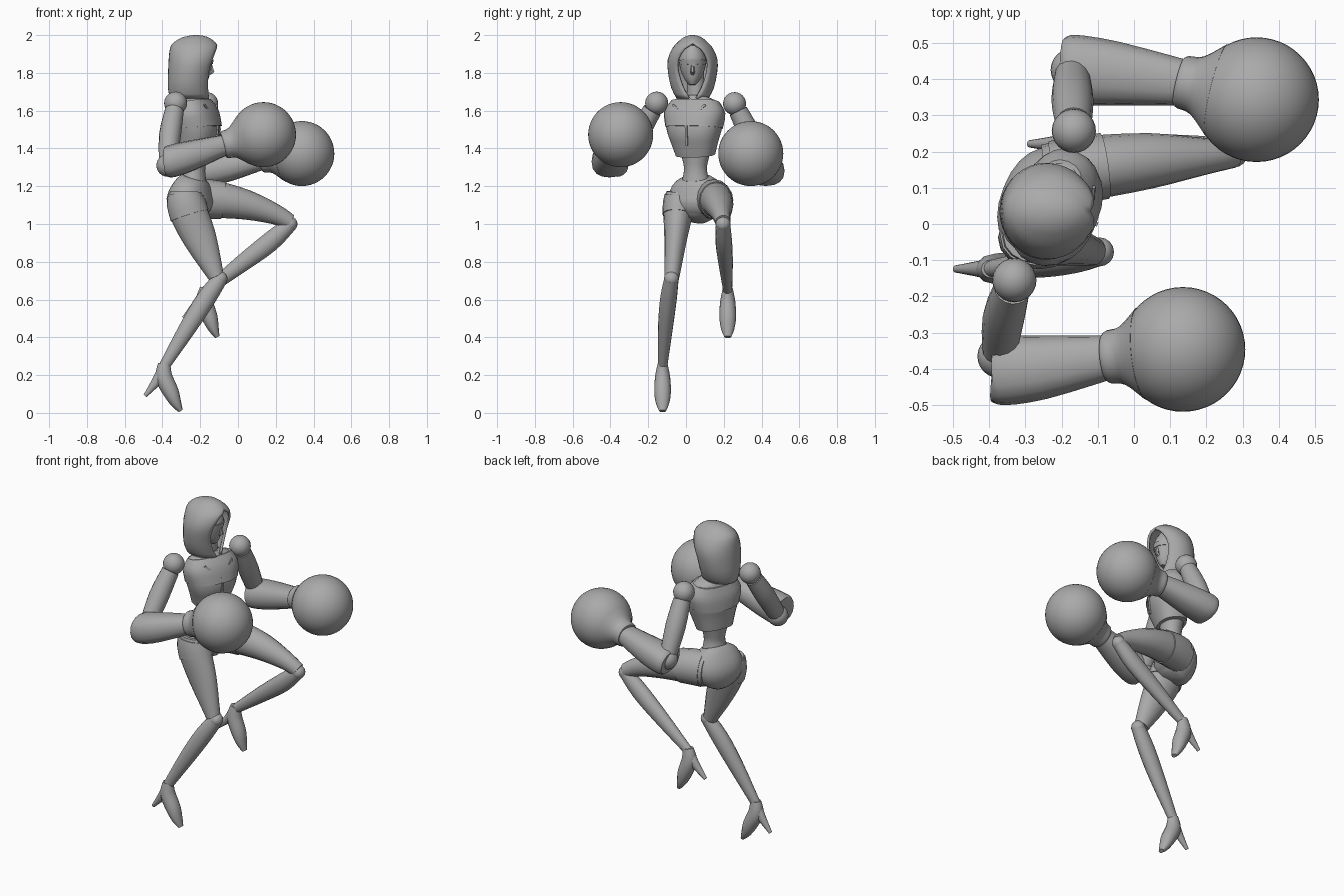
import bpy, bmesh, math
from mathutils import Vector, Matrix

cube = bpy.data.objects.get("Cube")
if cube:
    bpy.data.objects.remove(cube, do_unlink=True)

GREY = (0.4, 0.4, 0.4, 1.0)
mat = bpy.data.materials.new("plain grey")
mat.use_nodes = True
mat.diffuse_color = GREY
mat.node_tree.nodes["Principled BSDF"].inputs["Base Color"].default_value = GREY

# The upper body is turned, so it has its own sideways and forward directions
SIDE = Vector((0.37, 0.93, 0)).normalized()
FRONT = Vector((SIDE.y, -SIDE.x, 0))
CORE = Vector((-0.23, 0.05, 0))
ACROSS = Vector((0, 1, 0))


def finish(name, bm, angle=40):
    bmesh.ops.remove_doubles(bm, verts=bm.verts, dist=0.0005)
    bmesh.ops.recalc_face_normals(bm, faces=bm.faces)
    mesh = bpy.data.meshes.new(name)
    bm.to_mesh(mesh)
    bm.free()
    mesh.materials.append(mat)
    ob = bpy.data.objects.new(name, mesh)
    bpy.context.collection.objects.link(ob)
    bpy.ops.object.select_all(action='DESELECT')
    ob.select_set(True)
    bpy.context.view_layer.objects.active = ob
    bpy.ops.object.shade_smooth_by_angle(angle=math.radians(angle))
    return ob


def smooth_rows(rows, steps):
    """Rounded path through rows of x, y, z, half width, half depth."""
    out = []
    for i in range(len(rows) - 1):
        a, b, c, d = (rows[max(0, min(len(rows) - 1, i + k))] for k in (-1, 0, 1, 2))
        for s in range(steps):
            t = s / steps
            out.append([q + 0.5 * t * (r - p + t * (2*p - 5*q + 4*r - w + t * (3*(q - r) + w - p)))
                        for p, q, r, w in zip(a, b, c, d)])
    return out + [list(rows[-1])]


def loft(name, rows, hint=ACROSS, sides=16, steps=3, boxy=1.0, angle=40):
    rows = smooth_rows(rows, steps)
    pts = [Vector(r[:3]) for r in rows]
    bm = bmesh.new()
    rings = []
    for i, r in enumerate(rows):
        t = (pts[min(i + 1, len(pts) - 1)] - pts[max(i - 1, 0)]).normalized()
        a = (hint - t * hint.dot(t)).normalized()
        b = t.cross(a)
        ring = []
        for k in range(sides):
            w = math.tau * k / sides
            c, s = math.cos(w), math.sin(w)
            c = math.copysign(abs(c) ** boxy, c)
            s = math.copysign(abs(s) ** boxy, s)
            ring.append(bm.verts.new(pts[i] + a * c * r[3] + b * s * r[4]))
        rings.append(ring)
    for lo, hi in zip(rings, rings[1:]):
        for k in range(sides):
            j = (k + 1) % sides
            bm.faces.new((lo[k], lo[j], hi[j], hi[k]))
    bm.faces.new(rings[0])
    bm.faces.new(rings[-1])
    return finish(name, bm, angle)


def body(name, rows, **kw):
    """Upright loft from rows of height, forward shift, half width, half depth."""
    full = []
    for z, shift, w, d in rows:
        p = CORE + FRONT * shift
        full.append((p.x, p.y, z, w, d))
    return loft(name, full, hint=SIDE, sides=24, **kw)


def ball(name, centre, size, seg=24):
    bm = bmesh.new()
    scale = size if isinstance(size, tuple) else (size,) * 3
    bmesh.ops.create_uvsphere(bm, u_segments=seg, v_segments=seg // 2, radius=1,
                              matrix=Matrix.Translation(centre) @ Matrix.Diagonal((*scale, 1)))
    return finish(name, bm)


# Torso: waist, cropped jacket with raised yoke, pelvis
body("waist", [(1.42, 0, .095, .075), (1.34, 0, .07, .062), (1.28, 0, .062, .056),
               (1.2, -.005, .085, .07)])
body("jacket", [(1.675, -.005, .06, .055), (1.645, 0, .13, .07), (1.59, .01, .16, .098),
                (1.5, .018, .147, .112), (1.43, .01, .125, .098), (1.365, 0, .105, .083)], boxy=.85)
body("jacket_yoke", [(1.65, 0, .132, .074), (1.59, .01, .166, .104), (1.51, .018, .153, .118)], boxy=.85)
body("pelvis", [(1.245, 0, .08, .065), (1.21, -.01, .13, .088), (1.13, -.025, .155, .115),
                (1.06, -.02, .12, .1), (1.02, -.01, .05, .06)], boxy=.9)
body("neck", [(1.8, .0, .045, .045), (1.64, -.01, .05, .05)])

# Front zip and slanted lapels
for name, slant, length in (("zip", 0, .11), ("left_lapel", .5, .13), ("right_lapel", -.5, .13)):
    bm = bmesh.new()
    bmesh.ops.create_cube(bm, size=1, matrix=Matrix.Diagonal((.008, .012, length, 1)))
    z = 1.47 if slant == 0 else 1.59
    place = CORE + FRONT * (.13 if slant == 0 else .108) + SIDE * slant * .09 + Vector((0, 0, z))
    turn = Matrix((FRONT, SIDE, Vector((0, 0, 1)))).transposed().to_4x4()
    tilt = Matrix.Rotation(-slant * 1.7, 4, 'X') @ Matrix.Rotation(-.25 if slant else .1, 4, 'Y')
    bm.transform(Matrix.Translation(place) @ turn @ tilt)
    finish(name, bm)

# Head with pointed chin, brow band
HEAD_Y = .035
loft("head", [(-.2, HEAD_Y, 1.735, .018, .03), (-.205, HEAD_Y, 1.765, .042, .052),
              (-.215, HEAD_Y, 1.82, .065, .075), (-.22, HEAD_Y, 1.88, .07, .085),
              (-.225, HEAD_Y, 1.94, .045, .06)], sides=20)
loft("brow_band", [(-.213, HEAD_Y, 1.84, .07, .08), (-.215, HEAD_Y, 1.865, .074, .087)],
     sides=20, steps=1)
loft("nose", [(-.148, HEAD_Y, 1.855, .006, .008), (-.137, HEAD_Y, 1.805, .012, .014),
              (-.15, HEAD_Y, 1.795, .01, .01)], sides=6, steps=1)

# Hood: height, centre x, half depth, half width, opening half angle
HOOD = [(1.665, -.255, .105, .085, 14), (1.72, -.258, .113, .113, 28), (1.8, -.25, .12, .13, 38),
        (1.87, -.237, .13, .132, 38), (1.93, -.23, .13, .108, 25), (1.962, -.23, .11, .08, 0),
        (1.99, -.225, .065, .045, 0), (2.0, -.22, .012, .01, 0)]
bm = bmesh.new()
rings = []
for z, cx, rx, ry, gap in smooth_rows(HOOD, 2):
    gap = math.radians(max(gap, 0))
    n = 28
    ring = []
    for k in range(n + 1):
        w = gap + (math.tau - 2 * gap) * k / n
        ring.append(bm.verts.new((cx + rx * math.cos(w), HEAD_Y + ry * math.sin(w), z)))
    rings.append(ring)
for lo, hi in zip(rings, rings[1:]):
    for k in range(n):
        bm.faces.new((lo[k], lo[k + 1], hi[k + 1], hi[k]))
bm.faces.new(rings[-1][:-1])
hood = finish("hood", bm)
shell = hood.modifiers.new("thickness", 'SOLIDIFY')
shell.thickness = .014
shell.offset = -1

# Arms: shoulder, elbow end, forearm rows, glove centre
ARMS = {
    "right": ((-.33, -.155, 1.64), (-.36, -.26, 1.47), (-.372, -.365, 1.31),
              [(-.385, -.405, 1.325, .085, .072), (-.36, -.405, 1.33, .095, .085),
               (-.25, -.395, 1.362, .088, .08), (-.05, -.365, 1.425, .058, .052)],
              (.135, -.346, 1.473)),
    "left": ((-.166, .257, 1.637), (-.17, .345, 1.46), (-.17, .425, 1.29),
             [(-.19, .425, 1.275, .088, .068), (-.165, .424, 1.28, .098, .08),
              (-.05, .415, 1.302, .088, .076), (.15, .388, 1.347, .062, .052)],
             (.338, .343, 1.373)),
}
for side, (shoulder, middle, elbow, forearm, fist) in ARMS.items():
    ball(side + "_shoulder", shoulder, .061)
    top = Vector(shoulder).lerp(Vector(middle), .22)
    loft(side + "_upper_arm", [(*top, .05, .05), (*middle, .058, .058), (*elbow, .046, .048)],
         hint=Vector((1, 0, 0)))
    ball(side + "_elbow", elbow, .06)
    loft(side + "_forearm", forearm, boxy=.85)
    ball(side + "_glove", fist, .172, 48)
    # Flared cuff running from the wrist into the glove
    centre = Vector(fist)
    axis = (centre - Vector(forearm[-1][:3])).normalized()
    loft(side + "_glove_cuff", [(*(centre - axis * d), r, r) for d, r in
                                ((.222, .066), (.21, .074), (.17, .082), (.115, .13))], sides=24)

# Legs: thigh and shin rows, ankle point and foot turn
LEGS = {
    "right": ([(-.275, -.035, 1.17, .07, .085), (-.268, -.04, 1.08, .08, .1),
               (-.2, -.055, .92, .06, .088), (-.115, -.075, .72, .04, .042)],
              [(-.095, -.077, .71, .038, .04), (-.165, -.092, .61, .044, .05),
               (-.26, -.108, .46, .04, .046), (-.395, -.124, .24, .024, .028)], 0),
    "left": ([(-.24, .135, 1.13, .085, .1), (-.12, .155, 1.13, .088, .098),
              (.05, .175, 1.1, .076, .078), (.2, .187, 1.05, .05, .054),
              (.275, .195, 1.01, .04, .042)],
             [(.275, .196, 1.0, .038, .04), (.17, .2, .905, .044, .052),
              (.02, .21, .79, .038, .045), (-.175, .221, .64, .023, .027)], 6),
}
# Foot shape measured from the ankle: x, z, half width, half thickness
FOOT = [(.005, .012, .026, .032), (.003, -.06, .04, .045), (.04, -.14, .044, .042),
        (.068, -.2, .035, .028), (.092, -.24, .018, .012)]
HEEL = [(0, -.035, .03, .038), (-.045, -.095, .02, .024), (-.097, -.16, .01, .01)]
for side, (thigh, shin, turn) in LEGS.items():
    loft(side + "_thigh", thigh)
    # Shorts cuff wrapping the top of the thigh
    row = smooth_rows(thigh, 4)
    cuff = [row[k][:3] + [row[k][3] + .005, row[k][4] + .005] for k in (1, 3, 5)]
    loft(side + "_shorts_leg", cuff, steps=2)
    ball(side + "_knee", shin[0][:3], .04, 16)
    loft(side + "_shin", shin)
    ax, ay, az = shin[-1][:3]
    c, s = math.cos(math.radians(turn)), math.sin(math.radians(turn))
    for part, shape in (("_foot", FOOT), ("_heel", HEEL)):
        loft(side + part, [(ax + c * x + s * z, ay, az + .01 - s * x + c * z, w, d)
                           for x, z, w, d in shape], sides=12)
